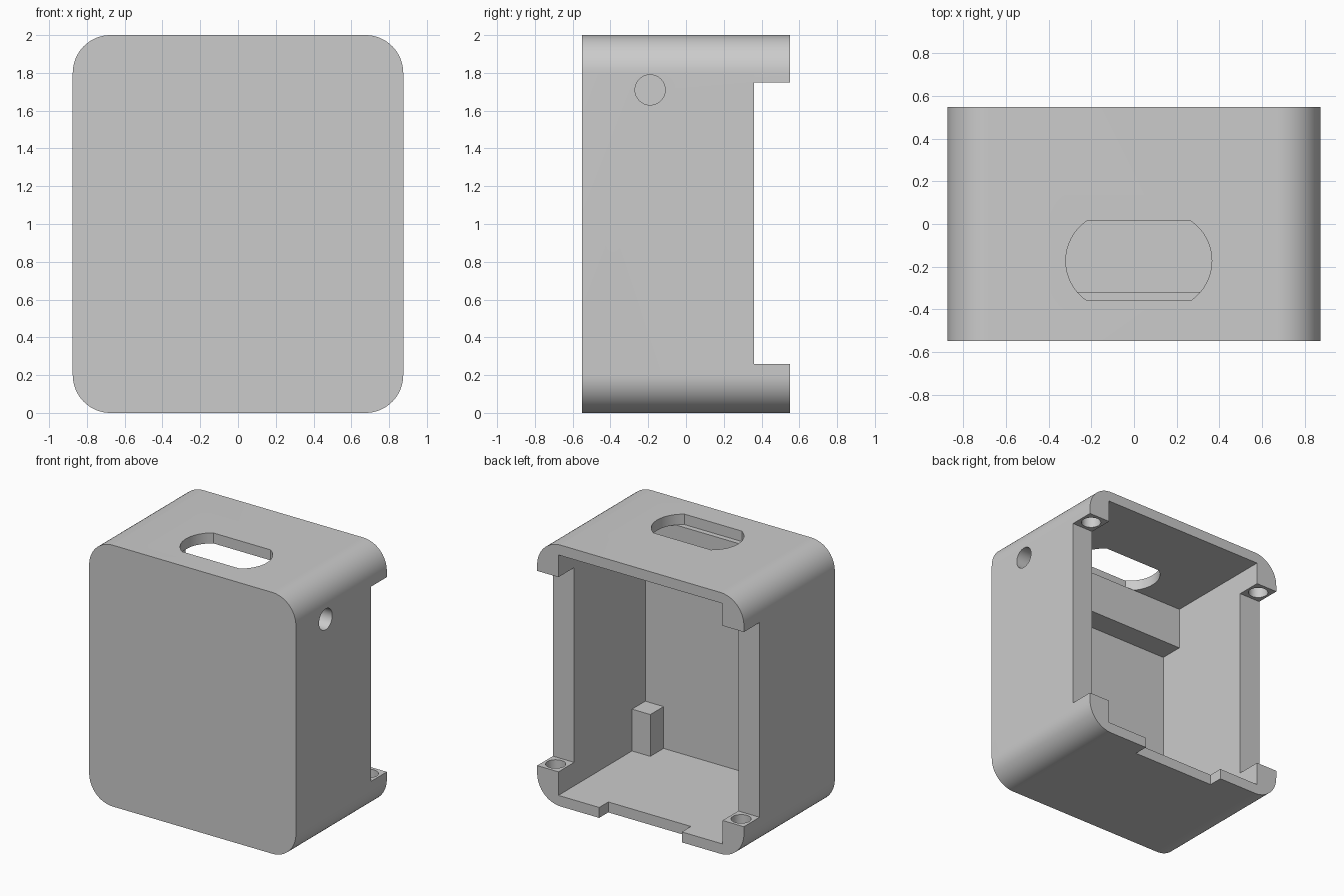
import bpy, bmesh, math
from mathutils import Vector

if "Cube" in bpy.data.objects:
    bpy.data.objects.remove(bpy.data.objects["Cube"])

grey = bpy.data.materials.new("light grey")
grey.diffuse_color = (0.6, 0.6, 0.6, 1)
grey.use_nodes = True
grey.node_tree.nodes["Principled BSDF"].inputs["Base Color"].default_value = grey.diffuse_color


def prism(name, points, sweep, mat=grey):
    """Extrude a closed outline of 3D points along a vector."""
    bm = bmesh.new()
    base = bm.faces.new([bm.verts.new(p) for p in points])
    res = bmesh.ops.extrude_face_region(bm, geom=[base])
    verts = [g for g in res["geom"] if isinstance(g, bmesh.types.BMVert)]
    bmesh.ops.translate(bm, verts=verts, vec=Vector(sweep))
    bmesh.ops.recalc_face_normals(bm, faces=bm.faces)
    mesh = bpy.data.meshes.new(name)
    bm.to_mesh(mesh)
    bm.free()
    mesh.materials.append(mat)
    obj = bpy.data.objects.new(name, mesh)
    bpy.context.collection.objects.link(obj)
    return obj


def box(name, x0, x1, y0, y1, z0, z1):
    return prism(name, [(x0, y0, z0), (x1, y0, z0), (x1, y1, z0), (x0, y1, z0)],
                 (0, 0, z1 - z0))


def arc(cx, cy, r, a0, a1, n):
    return [(cx + r * math.cos(math.radians(a0 + (a1 - a0) * i / n)),
             cy + r * math.sin(math.radians(a0 + (a1 - a0) * i / n))) for i in range(n + 1)]


def circle(cx, cy, r, n=40):
    return arc(cx, cy, r, 0, 360, n)[:-1]


# Case body: rounded rectangle swept from front to back
W, H, R = 0.875, 2.0, 0.2
outline = []
for cx, cz, a in ((W - R, H - R, 0), (R - W, H - R, 90), (R - W, R, 180), (W - R, R, 270)):
    outline += arc(cx, cz, R, a, a + 90, 16)
case = prism("case_body", [(x, -0.55, z) for x, z in outline], (0, 1.1, 0))

# Cutters: cavity, recessed side walls, floor notch
cutters = [
    box("cavity_cutter", -0.695, 0.695, -0.5, 0.7, 0.08, 1.92),
    box("side_recess_cutter", -1, 1, 0.36, 0.8, 0.26, 1.75),
    box("floor_notch_cutter", -0.35, 0.35, 0.44, 0.9, -0.1, 0.2),
]
# Top opening: slot with bowed ends
half, bow = 0.1875, 0.1
rad = (half ** 2 + bow ** 2) / (2 * bow)
ang = math.degrees(math.asin(half / rad))
slot = arc(0.365 - rad, -0.1725, rad, -ang, ang, 16) + \
       arc(-0.32 + rad, -0.1725, rad, 180 - ang, 180 + ang, 16)
cutters.append(prism("top_slot_cutter", [(x, y, 1.85) for x, y in slot], (0, 0, 0.3)))
# Round hole in the right wall
cutters.append(prism("side_hole_cutter",
                     [(0.6, y, z) for y, z in circle(-0.19, 1.71, 0.08)], (0.4, 0, 0)))
# Blind sockets in the four corner lugs
for sx in (-1, 1):
    for z0, z1 in ((0.16, 0.4), (1.6, 1.85)):
        cutters.append(prism("socket_cutter",
                             [(x, y, z0) for x, y in circle(sx * 0.785, 0.455, 0.07, 32)],
                             (0, 0, z1 - z0)))

bpy.context.view_layer.objects.active = case
for c in cutters:
    mod = case.modifiers.new("cut", "BOOLEAN")
    mod.operation, mod.solver, mod.object = "DIFFERENCE", "EXACT", c
    bpy.ops.object.modifier_apply(modifier=mod.name)
    bpy.data.objects.remove(c)

case.select_set(True)
bpy.ops.object.shade_smooth_by_angle(angle=math.radians(30))

# Inner ledge under the roof and two floor posts in the front corners
box("roof_ledge", -0.695, 0.695, -0.5, -0.32, 1.6, 1.92)
for name, sx in (("right_post", 1), ("left_post", -1)):
    x0, x1 = sorted((sx * 0.54, sx * 0.695))
    box(name, x0, x1, -0.5, -0.34, 0.08, 0.4)
